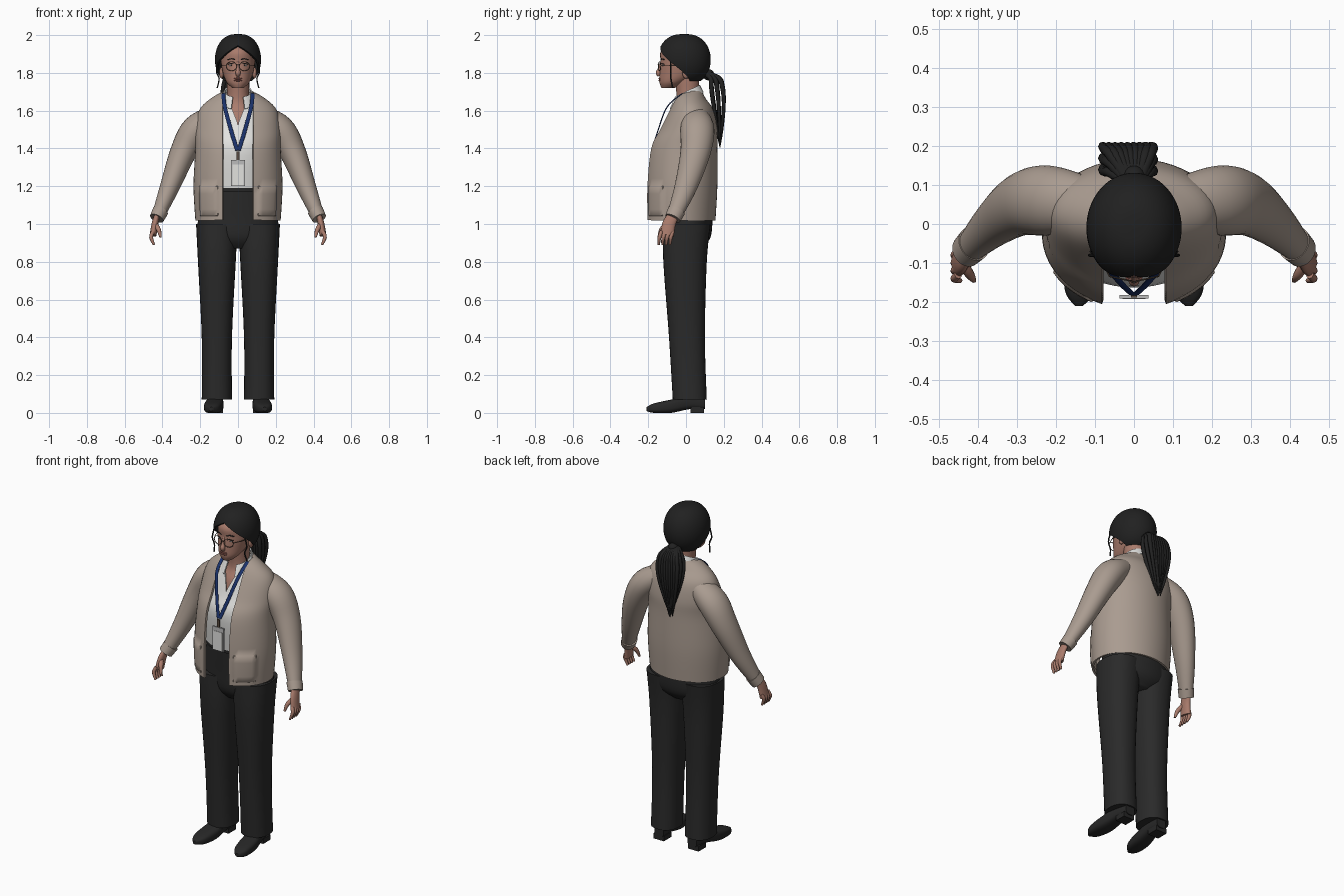
import bpy, bmesh, random
from math import sin, cos, asin, pi, radians, sqrt, copysign
from mathutils import Vector, Matrix

random.seed(4)
cube = bpy.data.objects.get("Cube")
if cube:
    bpy.data.objects.remove(cube)
made = []


def material(name, red, green, blue):
    mat = bpy.data.materials.new(name)
    mat.use_nodes = True
    mat.diffuse_color = (red, green, blue, 1)
    shader = next(node for node in mat.node_tree.nodes if node.type == 'BSDF_PRINCIPLED')
    shader.inputs["Base Color"].default_value = mat.diffuse_color
    shader.inputs["Roughness"].default_value = .8
    return mat


KNIT = material("beige knit", .4, .33, .28)
CLOTH = material("charcoal cloth", .023, .023, .023)
HAIR = material("black hair", .015, .015, .015)
SKIN = material("skin", .4, .2, .15)
WHITE = material("white cotton", .76, .76, .74)
BLUE = material("navy ribbon", .01, .03, .14)
LIP = material("lip", .28, .1, .08)
METAL = material("bronze metal", .1, .07, .05)
CARD = material("grey card", .5, .5, .5)
LEATHER = material("dark leather", .02, .02, .02)


def finish(bm, name, mat, recalc=True):
    if recalc:
        bmesh.ops.recalc_face_normals(bm, faces=bm.faces)
    mesh = bpy.data.meshes.new(name)
    bm.to_mesh(mesh)
    bm.free()
    mesh.materials.append(mat)
    ob = bpy.data.objects.new(name, mesh)
    bpy.context.collection.objects.link(ob)
    made.append(ob)
    return ob


def smooth(rows, steps=5):
    """Interpolate equal-length tuples along a Catmull-Rom spline."""
    out = []
    for i, (this, after) in enumerate(zip(rows, rows[1:])):
        before, beyond = rows[max(0, i - 1)], rows[min(len(rows) - 1, i + 2)]
        for j in range(steps):
            t = j / steps
            out.append(tuple(
                b + t / 2 * (c - a + t * (2 * a - 5 * b + 4 * c - d + t * (3 * (b - c) + d - a)))
                for a, b, c, d in zip(before, this, after, beyond)))
    return out + [tuple(rows[-1])]


def bridge(bm, rings, closed=True):
    loops = [[bm.verts.new(point) for point in ring] for ring in rings]
    count = len(loops[0])
    for low, high in zip(loops, loops[1:]):
        for i in range(count if closed else count - 1):
            j = (i + 1) % count
            bm.faces.new((low[i], low[j], high[j], high[i]))
    if closed:
        bm.faces.new(loops[0][::-1])
        bm.faces.new(loops[-1])


def loft(name, mat, rows, cx=0, lean=0, along_y=False, power=2, count=32):
    """Closed body; rows are (position, half width, low, high)."""
    def bent(value):
        return copysign(abs(value) ** (2 / power), value)

    rings = []
    for pos, half, low, high in smooth(rows):
        ring = []
        for i in range(count):
            angle = 2 * pi * i / count
            x = cx + lean * pos + half * bent(sin(angle))
            across = (low + high) / 2 - (high - low) / 2 * bent(cos(angle))
            ring.append((x, pos, across) if along_y else (x, across, pos))
        rings.append(ring)
    bm = bmesh.new()
    bridge(bm, rings)
    return finish(bm, name, mat)


def shell(name, mat, rows, opening, thick, tilt=0, count=48, pocket=False):
    """Layer open at the front; rows are (height, half width, front, back)."""
    rings = []
    for z, half, front, back in smooth(rows):
        gap = opening(z, half)
        ring = []
        for i in range(count + 1):
            angle = gap + 2 * (pi - gap) * i / count
            y = (front + back) / 2 - (back - front) / 2 * cos(angle)
            ring.append((half * sin(angle), y, z + tilt * y))
        rings.append(ring)
    bm = bmesh.new()
    bridge(bm, rings, closed=False)
    bmesh.ops.remove_doubles(bm, verts=bm.verts, dist=.0003)
    bm.normal_update()
    if pocket:
        for s in (-1, 1):
            area = [f for f in bm.faces for c in [f.calc_center_median()]
                    if 1.05 < c.z < 1.2 and .11 < s * c.x < .2 and c.y < 0]
            bmesh.ops.inset_region(bm, faces=area, thickness=.004, depth=.005)
    ob = finish(bm, name, mat, recalc=False)
    mod = ob.modifiers.new("thickness", 'SOLIDIFY')
    mod.thickness, mod.offset = thick, 0
    return ob


def tube(name, mat, rows, s=1, flat=1, count=12, ref=(0, 1, 0), steps=5):
    """Swept tube; rows are (x, y, z, radius along ref), flat scales the other radius."""
    rows = smooth(rows, steps)
    points = [Vector((s * row[0], row[1], row[2])) for row in rows]
    rings = []
    for i, point in enumerate(points):
        along = (points[min(i + 1, len(points) - 1)] - points[max(i - 1, 0)]).normalized()
        u = (Vector(ref) - along * along.dot(Vector(ref))).normalized() * rows[i][3]
        v = along.cross(u) * flat
        rings.append([point + u * cos(2 * pi * j / count) + v * sin(2 * pi * j / count)
                      for j in range(count)])
    bm = bmesh.new()
    bridge(bm, rings)
    return finish(bm, name, mat)


def wire(name, mat, points, radius, **options):
    return tube(name, mat, [(*point, radius) for point in points], count=6, **options)


def ball(name, mat, centre, radii):
    bm = bmesh.new()
    bmesh.ops.create_uvsphere(bm, u_segments=20, v_segments=10, radius=1,
                              matrix=Matrix.Translation(centre) @ Matrix.Diagonal((*radii, 1)))
    return finish(bm, name, mat)


def box(name, mat, centre, size):
    bm = bmesh.new()
    bmesh.ops.create_cube(bm, size=1,
                          matrix=Matrix.Translation(centre) @ Matrix.Diagonal((*size, 1)))
    return finish(bm, name, mat)


# Trouser hips and belt
loft("trouser_hips", CLOTH, [(.87, .09, -.07, .08), (.93, .2, -.11, .13),
                             (1.05, .21, -.12, .14), (1.19, .18, -.13, .13)])
loft("belt", LEATHER, [(z, .19, -.14, .13) for z in (1.17, 1.2)])

# Cardigan, shirt with an open neck, and collar
shell("cardigan_body", KNIT, [
    (1.02, .22, -.21, .15), (1.2, .23, -.21, .16), (1.4, .22, -.19, .16), (1.5, .22, -.14, .16),
    (1.6, .2, -.09, .14), (1.66, .14, -.06, .1), (1.7, .07, -.03, .08)],
    lambda z, half: asin(min(1, .08 / half)), thick=.012, pocket=True)
shell("shirt_body", WHITE, [(1.19, .19, -.14, .13), (1.4, .2, -.16, .13), (1.5, .19, -.12, .13),
                            (1.6, .15, -.08, .1), (1.67, .08, -.05, .08)],
      lambda z, half: asin(min(1, max(0, z - 1.53) * .4 / half)), thick=.006)
shell("shirt_collar", WHITE, [(1.65, .09, -.09, .09), (1.7, .07, -.06, .07)],
      lambda z, half: .4, thick=.007, tilt=.5)

# Neck, head and face
loft("neck_and_chest", SKIN, [(1.5, .1, -.1, .08), (1.58, .1, -.08, .08),
                              (1.65, .06, -.05, .07), (1.77, .06, -.06, .07)])
loft("head", SKIN, [(1.72, .03, -.13, -.06), (1.75, .06, -.14, 0), (1.8, .08, -.14, .08),
                    (1.86, .09, -.135, .1), (1.92, .08, -.13, .1), (1.98, .03, -.05, .04)])
tube("nose", SKIN, [(0, -.13, 1.86, .006), (0, -.14, 1.82, .01), (0, -.146, 1.8, .014),
                    (0, -.14, 1.785, .01)], ref=(1, 0, 0))
for z in (1.76, 1.77):
    ball("lip", LIP, (0, -.138, z), (.022, .008, .005))

# Hair cap, drawn as a dome whose front opening narrows upward
dome = [(-1 + (pi / 2 + 1) * i / 12) for i in range(13)]
shell("hair_cap", HAIR, [(1.87 + .13 * sin(t), .116 * r, -.01 - .135 * r, -.01 + .135 * r)
                         for t in dome for r in [max(0, cos(t)) ** .8]],
      lambda z, half: 2.1 * (max(0, 1.94 - z) / .2) ** .8, thick=.012)

# Ponytail of tapering locks in three layers
ball("hair_tie", HAIR, (0, .12, 1.79), (.03, .03, .03))
for depth in (-.025, .005, .035):
    for lock in range(-4, 5):
        length = random.uniform(.34, .4)
        rows = []
        for j in range(8):
            t = j / 7
            swell = sin(pi * t ** .7)
            rows.append((lock / 4 * (.01 + .055 * swell) - .025 * sqrt(t),
                         .1 + .08 * t ** .25 + depth * swell,
                         1.8 - length * t ** 1.3, .002 + .012 * sqrt(1 - t)))
        tube("ponytail_lock", HAIR, rows, count=8, ref=(1, 0, 0))

# Parts that come in pairs
for s, side in ((1, "left_"), (-1, "right_")):
    # Leg and shoe
    loft(side + "trouser_leg", CLOTH, [(.07, .08, -.07, .11), (.4, .08, -.09, .1),
                                       (.8, .1, -.12, .11), (1, .11, -.12, .13)], cx=s * .112, power=2.3)
    loft(side + "shoe", LEATHER, [(-.21, .01, .01, .03), (-.17, .04, 0, .05), (-.08, .05, 0, .07),
                                  (.02, .04, .02, .09), (.1, .03, .02, .08)],
         cx=s * .12, lean=s * -.1, along_y=True, power=3)
    box(side + "shoe_heel", LEATHER, (s * .115, .06, .015), (.07, .07, .03))

    # Sleeve with cuff
    tube(side + "sleeve", KNIT, [(.12, .05, 1.57, .07), (.22, .06, 1.5, .09), (.29, .05, 1.38, .08),
                                 (.36, 0, 1.2, .06), (.42, -.06, 1.05, .04)], s, flat=.87, count=28)
    tube(side + "cuff", KNIT, [(.41, -.05, 1.07, .047), (.43, -.07, 1.03, .043)], s, flat=.9, count=24)

    # Hand
    tube(side + "palm", SKIN, [(.43, -.07, 1.04, .03), (.44, -.09, 1, .035), (.45, -.1, .94, .036)],
         s, flat=.5, count=16)
    for finger in range(4):
        y = .02 * finger - .13
        tube(side + "finger", SKIN, [(.45, y, .96, .01), (.46, y - .01, .93, .01),
                                     (.445, y - .015, .89, .006)], s)
    tube(side + "thumb", SKIN, [(.44, -.1, 1, .014), (.42, -.13, .97, .012), (.41, -.145, .93, .006)],
         s, ref=(1, 0, 0))

    # Ear, eye and brow
    ball(side + "ear", SKIN, (s * .087, 0, 1.8), (.012, .02, .03))
    ball(side + "eye", WHITE, (s * .034, -.119, 1.84), (.014, .008, .006))
    ball(side + "iris", HAIR, (s * .034, -.125, 1.84), (.005, .004, .005))
    for part, z, radius in (("eyelid", 1.845, .002), ("eyebrow", 1.87, .003)):
        wire(side + part, HAIR, [(.016, -.132, z), (.035, -.127, z + .005), (.055, -.115, z)], radius, s=s)

    # Spectacles
    turn = [2 * pi * i / 20 for i in range(21)]
    wire(side + "lens_rim", METAL, [(.035 + .028 * cos(a), .006 * cos(a) - .14, 1.835 + .024 * sin(a))
                                    for a in turn], .002, s=s, steps=1)
    wire(side + "temple_arm", METAL, [(.063, -.134, 1.84), (.085, -.08, 1.84), (.094, 0, 1.835)],
         .002, s=s, ref=(1, 0, 0))

    # Loose curl in front of the ear
    wire(side + "loose_curl", HAIR, [(.1, -.08, 1.87), (.114, -.08, 1.81), (.1, -.08, 1.77),
                                     (.11, -.07, 1.72)], .004, s=s)

    # Lanyard strap
    tube(side + "lanyard_strap", BLUE, [(.077, -.02, 1.69, .003), (.07, -.1, 1.62, .003),
                                        (.035, -.15, 1.49, .003), (.004, -.18, 1.39, .003)], s, flat=3.5)

wire("spectacle_bridge", METAL, [(-.009, -.146, 1.84), (0, -.15, 1.844), (.009, -.146, 1.84)], .002)

# Badge
box("badge_clip", METAL, (0, -.184, 1.36), (.016, .008, .05))
box("badge_holder", CARD, (0, -.186, 1.27), (.074, .009, .14))
box("badge_insert", WHITE, (0, -.19, 1.26), (.06, .005, .11))

# Apply thickness and shade
bpy.ops.object.select_all(action='DESELECT')
for ob in made:
    ob.select_set(True)
bpy.context.view_layer.objects.active = made[0]
bpy.ops.object.convert(target='MESH')
bpy.ops.object.shade_smooth_by_angle(angle=radians(50))
